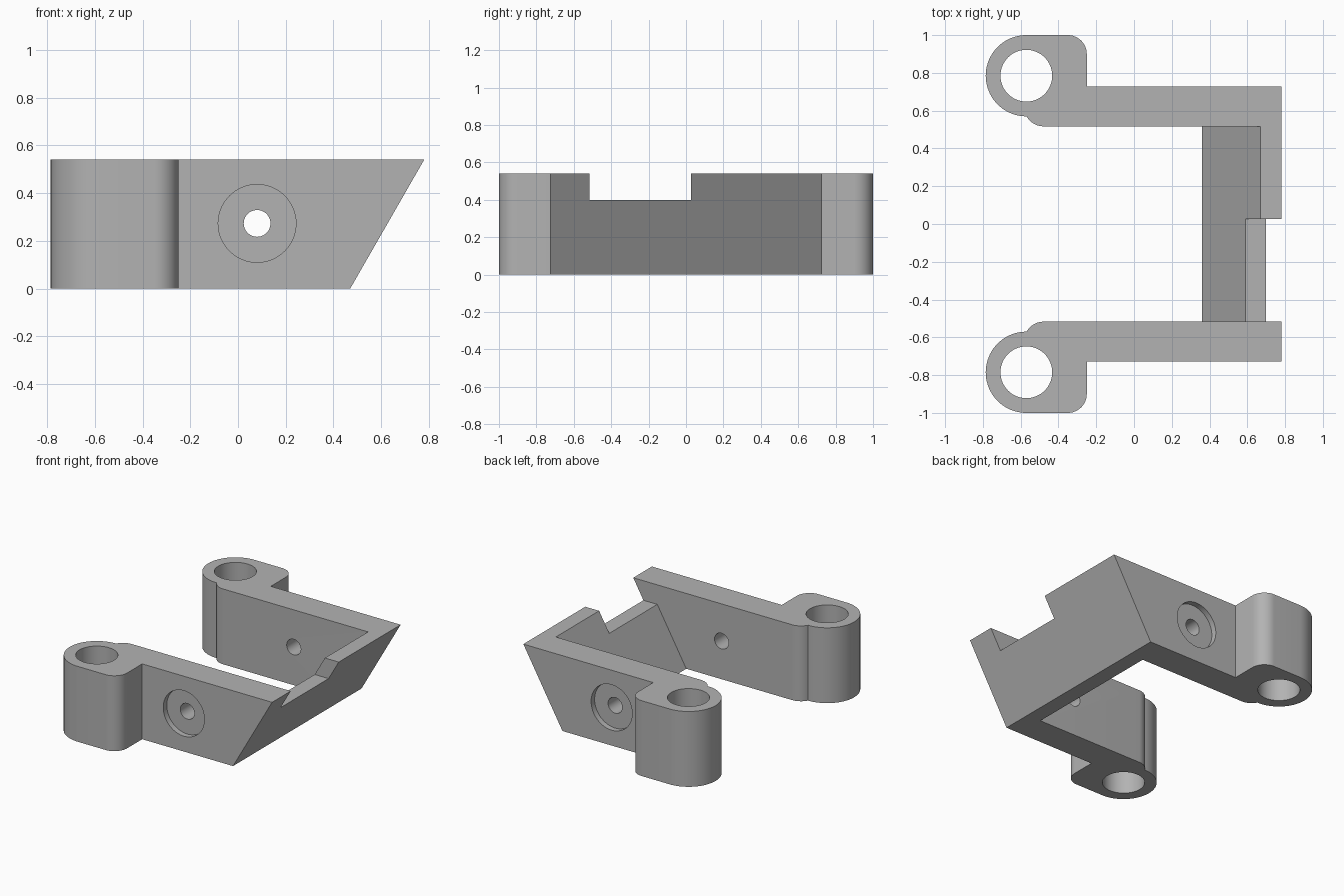
import bpy, bmesh
from math import cos, sin, radians
from mathutils import Matrix, Vector

if "Cube" in bpy.data.objects:
    bpy.data.objects.remove(bpy.data.objects["Cube"], do_unlink=True)

HEIGHT, SLOPE = 0.54, 0.31
INNER, OUTER = 0.517, 0.728      # inner and outer faces of the arms
LUG_X, LUG_Y, LUG_R = -0.57, 0.785, 0.215
BORE_X, BORE_Z = 0.08, 0.273

grey = bpy.data.materials.new("grey")
grey.use_nodes = True
grey.diffuse_color = (0.45, 0.45, 0.45, 1)
grey.node_tree.nodes["Principled BSDF"].inputs["Base Color"].default_value = grey.diffuse_color


def make_object(name, bm):
    bmesh.ops.recalc_face_normals(bm, faces=bm.faces)
    mesh = bpy.data.meshes.new(name)
    bm.to_mesh(mesh)
    bm.free()
    obj = bpy.data.objects.new(name, mesh)
    bpy.context.collection.objects.link(obj)
    mesh.materials.append(grey)
    return obj


def arc(cx, cy, r, start, end, steps):
    angles = [radians(start + (end - start) * i / steps) for i in range(steps + 1)]
    return [(cx + r * cos(a), cy + r * sin(a)) for a in angles]


def cylinder(name, centre, radius, depth, axis):
    bm = bmesh.new()
    rot = Vector((0, 0, 1)).rotation_difference(Vector(axis)).to_matrix().to_4x4()
    bmesh.ops.create_cone(bm, cap_ends=True, segments=64, radius1=radius, radius2=radius,
                          depth=depth, matrix=Matrix.Translation(centre) @ rot)
    return make_object(name, bm)


def box(name, low, high):
    bm = bmesh.new()
    bmesh.ops.create_cube(bm, size=1)
    for v in bm.verts:
        v.co = [h if c > 0 else l for c, l, h in zip(v.co, low, high)]
    return make_object(name, bm)


# Bracket body: mirrored U outline with a rounded lug on each arm
half = [(0.67, INNER)]
half += arc(-0.48, INNER + 0.1, 0.1, 270, 206, 8)
half += arc(LUG_X, LUG_Y, LUG_R, 270, 90, 40)
half += arc(-0.35, 0.9, 0.1, 90, 0, 12)
half += [(-0.25, OUTER), (0.78, OUTER)]
outline = half + [(x, -y) for x, y in reversed(half)]

bm = bmesh.new()
base = bm.faces.new([bm.verts.new((x, y, 0)) for x, y in outline])
top = bmesh.ops.extrude_face_region(bm, geom=[base], use_keep_orig=True)["geom"]
for v in top:
    if isinstance(v, bmesh.types.BMVert):
        v.co.z = HEIGHT
# Lean the end wall outward by pulling in its lower edge
for v in bm.verts:
    if v.co.z == 0 and v.co.x > 0.6:
        v.co.x -= SLOPE
bracket = make_object("bracket", bm)

# Notch in the wall, lug holes, and counterbored screw holes
cutters = [box("notch_cutter", (0.5, -INNER, 0.4), (0.9, 0.027, 0.7))]
for side in (-1, 1):
    cutters += [
        cylinder("lug_hole_cutter", (LUG_X, side * LUG_Y, HEIGHT / 2), 0.137, 1, (0, 0, 1)),
        cylinder("screw_hole_cutter", (BORE_X, side * 0.62, BORE_Z), 0.056, 0.5, (0, 1, 0)),
        cylinder("counterbore_cutter", (BORE_X, side * OUTER, BORE_Z), 0.163, 0.08, (0, 1, 0)),
    ]

bpy.ops.object.select_all(action="DESELECT")
bpy.context.view_layer.objects.active = bracket
bracket.select_set(True)
for cutter in cutters:
    mod = bracket.modifiers.new("cut", "BOOLEAN")
    mod.operation, mod.solver, mod.object = "DIFFERENCE", "EXACT", cutter
    bpy.ops.object.modifier_apply(modifier=mod.name)
    bpy.data.objects.remove(cutter, do_unlink=True)

bpy.ops.object.shade_smooth_by_angle(angle=radians(30))
